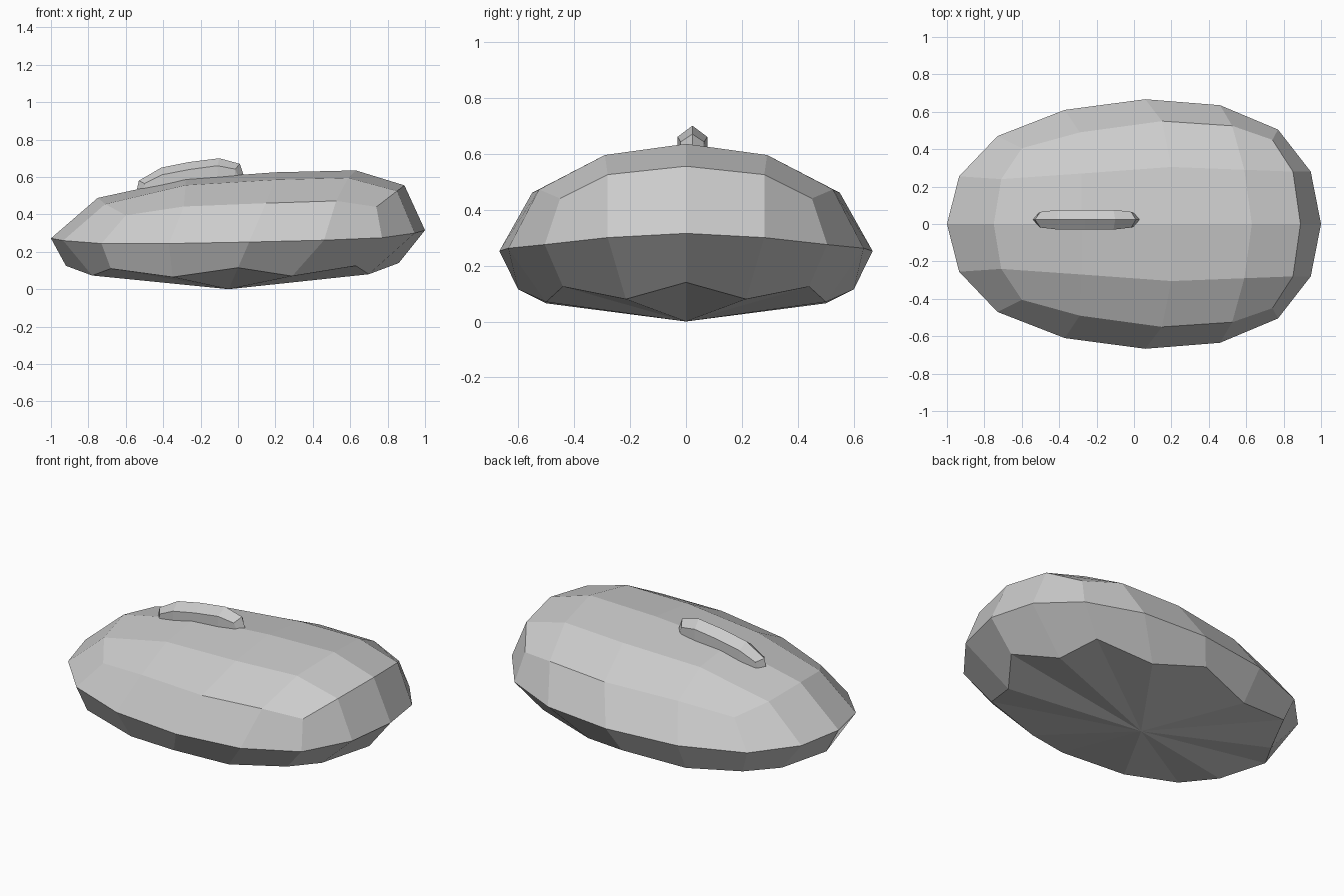
import bpy, bmesh

if "Cube" in bpy.data.objects:
    bpy.data.objects.remove(bpy.data.objects["Cube"])


def finish(name, bm):
    bmesh.ops.recalc_face_normals(bm, faces=bm.faces)
    mesh = bpy.data.meshes.new(name)
    bm.to_mesh(mesh)
    bm.free()
    obj = bpy.data.objects.new(name, mesh)
    bpy.context.collection.objects.link(obj)
    return obj


def verts(bm, points):
    return [bm.verts.new(p) for p in points]


def bridge(bm, a, b):
    """Strip of quads between two rows of vertices."""
    for i in range(len(a) - 1):
        bm.faces.new((a[i], a[i + 1], b[i + 1], b[i]))


# Body: back half, each half ring runs from the +x end to the -x end
bm = bmesh.new()
shoulder = verts(bm, [(.89, 0, .555), (.85, .28, .525), (.74, .45, .44),
                      (.525, .525, .472), (.15, .55, .46), (-.29, .49, .442),
                      (-.6, .405, .395), (-.71, .24, .455), (-.75, 0, .488)])
rim = verts(bm, [(1, 0, .315), (.945, .28, .3), (.77, .505, .275),
                 (.46, .635, .262), (.06, .667, .252), (-.37, .61, .244),
                 (-.73, .47, .244), (-.935, .255, .26), (-1, 0, .272)])
base = verts(bm, [(.86, 0, .14), (.7, .215, .08), (.63, .44, .125),
                  (.29, .5, .07), (0, .6, .115), (-.35, .5, .065),
                  (-.68, .44, .11), (-.78, .215, .073), (-.92, 0, .125)])
bridge(bm, shoulder, rim)
bridge(bm, rim, base)

# Shallow underside cone
bottom = bm.verts.new((-.05, 0, 0))
for a, b in zip(base, base[1:]):
    bm.faces.new((a, b, bottom))

# Top grid
ridge = verts(bm, [(.63, 0, .635), (.2, 0, .625), (-.28, 0, .59)])
inner = verts(bm, [(.59, .29, .595), (.2, .305, .585), (-.28, .27, .556)])
row0 = [shoulder[0], *ridge, shoulder[8]]
row1 = [shoulder[1], *inner, shoulder[7]]
bridge(bm, row0, row1)
bridge(bm, row1, shoulder[2:7])

# Mirror to the front half
geom = bm.verts[:] + bm.edges[:] + bm.faces[:]
dup = bmesh.ops.duplicate(bm, geom=geom)["geom"]
for v in dup:
    if isinstance(v, bmesh.types.BMVert):
        v.co.y = -v.co.y
bmesh.ops.remove_doubles(bm, verts=bm.verts, dist=.0005)
finish("body", bm)

# Raised grip: ridge x, ridge z, shoulder x, shoulder z, half width, foot z
stations = [(-.54, .535, -.51, .53, .035, .51),
            (-.53, .58, -.50, .565, .042, .515),
            (-.41, .65, -.405, .612, .053, .53),
            (-.26, .68, -.26, .64, .053, .56),
            (-.10, .70, -.11, .66, .053, .57),
            (.01, .67, -.015, .642, .042, .58),
            (.03, .61, 0, .605, .035, .58)]
bm = bmesh.new()
yc = .023
rows = [verts(bm, [(sx, yc - w, f), (sx, yc - w, sz), (rx, yc, rz),
                   (sx, yc + w, sz), (sx, yc + w, f)])
        for rx, rz, sx, sz, w, f in stations]
for a, b in zip(rows, rows[1:]):
    bridge(bm, a, b)
    bm.faces.new((a[4], a[0], b[0], b[4]))
for end in (rows[0], rows[-1]):
    bm.faces.new((end[1], end[2], end[3]))
    bm.faces.new((end[0], end[1], end[3], end[4]))
finish("top_grip", bm)
